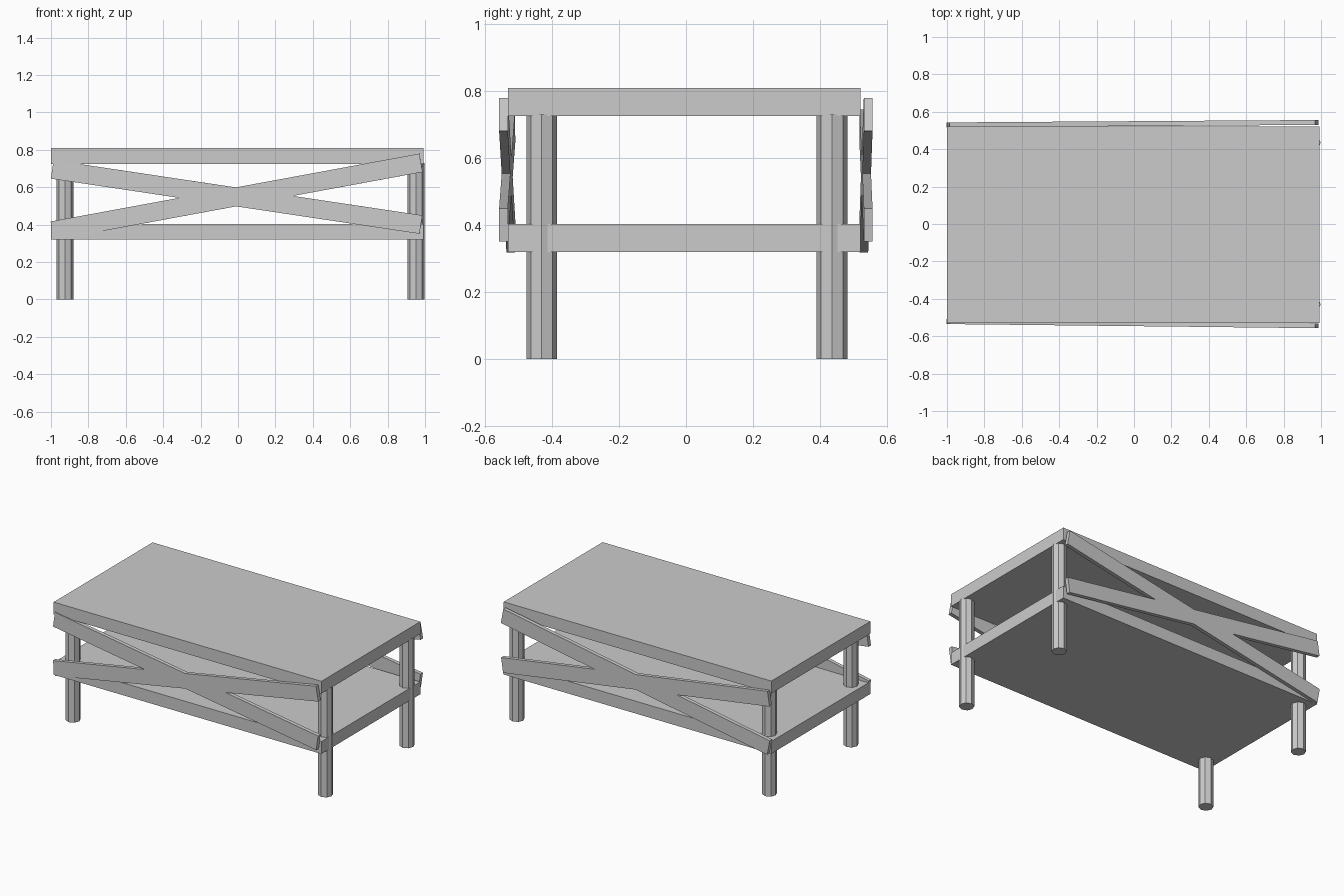
import bpy
from math import atan2, pi
from mathutils import Vector, Matrix

if "Cube" in bpy.data.objects:
    bpy.data.objects.remove(bpy.data.objects["Cube"])


def slab(name, z0, z1):
    # flat rectangular board
    bpy.ops.mesh.primitive_cube_add(size=1, location=(-0.004, -0.005, (z0 + z1) / 2))
    ob = bpy.context.object
    ob.name = name
    ob.scale = (1.99, 1.05, z1 - z0)


def leg(name, x, y):
    # eight-sided post
    bpy.ops.mesh.primitive_cylinder_add(vertices=8, radius=0.046, depth=0.73,
                                        location=(x, y, 0.365))
    bpy.context.object.name = name


def brace(name, a, b, width=0.1, thick=0.026):
    # bar running between two end-centre points
    a, b = Vector(a), Vector(b)
    u = (b - a).normalized()
    v = Vector((0, 0, 1)).cross(u).normalized()
    w = u.cross(v)
    bpy.ops.mesh.primitive_cube_add(size=1)
    ob = bpy.context.object
    ob.name = name
    rot = Matrix((u, v, w)).transposed().to_4x4()
    ob.matrix_world = (Matrix.Translation((a + b) / 2) @ rot
                       @ Matrix.Diagonal(((b - a).length, thick, width, 1)))


# table top and lower shelf
slab("table_top", 0.725, 0.808)
slab("lower_shelf", 0.32, 0.403)

# four legs
for side, x in (("left", -0.925), ("right", 0.952)):
    for end, y in (("front", -0.43), ("back", 0.435)):
        leg(f"{end}_{side}_leg", x, y)

# crossed braces on the front and back, splayed slightly outward to the right
for end, y0, y1 in (("front", -0.522, -0.544), ("back", 0.530, 0.543)):
    brace(f"{end}_falling_brace", (-0.993, y0, 0.695), (0.978, y1, 0.40))
    brace(f"{end}_rising_brace", (-0.993, y0, 0.367), (0.978, y1, 0.73))
